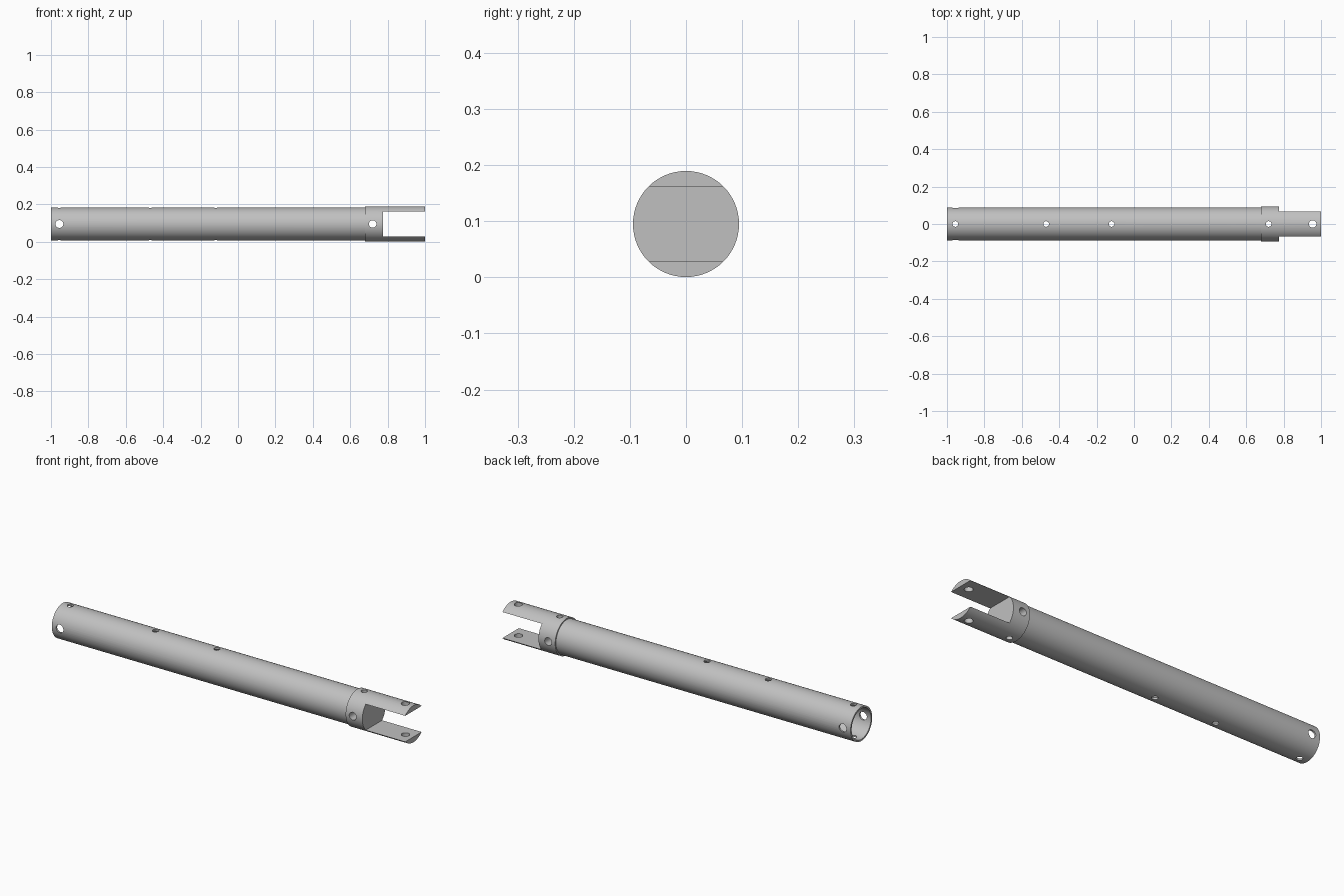
import bpy
from math import pi

cube = bpy.data.objects.get("Cube")
if cube:
    bpy.data.objects.remove(cube)

AXIS_Z = 0.095      # height of the tube centreline
JOINT_X = 0.68      # where tube meets collar

metal = bpy.data.materials.new("grey_metal")
metal.use_nodes = True
grey = (0.53, 0.53, 0.53, 1)
metal.diffuse_color = grey
metal.node_tree.nodes["Principled BSDF"].inputs["Base Color"].default_value = grey


def rod(name, x0, x1, radius, sides=64):
    """Cylinder lying along x."""
    bpy.ops.mesh.primitive_cylinder_add(
        vertices=sides, radius=radius, depth=x1 - x0,
        location=((x0 + x1) / 2, 0, AXIS_Z), rotation=(0, pi / 2, 0))
    ob = bpy.context.object
    ob.name = name
    ob.data.materials.append(metal)
    return ob


def cross_pin(x, radius, axis):
    """Hole cutter through the centreline, along y or z."""
    bpy.ops.mesh.primitive_cylinder_add(
        vertices=24, radius=radius, depth=0.4, location=(x, 0, AXIS_Z),
        rotation=(pi / 2 if axis == "y" else 0, 0, 0))
    return bpy.context.object


def cut(target, cutter):
    cutter.hide_render = True
    bpy.context.view_layer.objects.active = target
    mod = target.modifiers.new("cut", "BOOLEAN")
    mod.operation = "DIFFERENCE"
    mod.solver = "EXACT"
    mod.object = cutter
    bpy.ops.object.modifier_apply(modifier=mod.name)
    bpy.data.objects.remove(cutter)


def finish(ob):
    bpy.ops.object.select_all(action="DESELECT")
    ob.select_set(True)
    bpy.context.view_layer.objects.active = ob
    bpy.ops.object.shade_smooth_by_angle(angle=pi / 6)


# Long hollow tube, open at the right end
tube = rod("tube", -1, JOINT_X, 0.088)
cut(tube, rod("bore", -1.1, JOINT_X + 0.1, 0.079))
cut(tube, cross_pin(-0.955, 0.021, "y"))
for x in (-0.955, -0.47, -0.12):
    cut(tube, cross_pin(x, 0.015, "z"))
finish(tube)

# Solid collar with a slot that leaves two fork prongs
fork = rod("fork_collar", JOINT_X, 1, 0.0945)
bpy.ops.mesh.primitive_cube_add(size=1, location=(0.975, 0, AXIS_Z))
slot = bpy.context.object
slot.scale = (0.4, 0.4, 0.134)
cut(fork, slot)
cut(fork, cross_pin(0.72, 0.02, "y"))
cut(fork, cross_pin(0.72, 0.015, "z"))
cut(fork, cross_pin(0.955, 0.02, "z"))
finish(fork)
